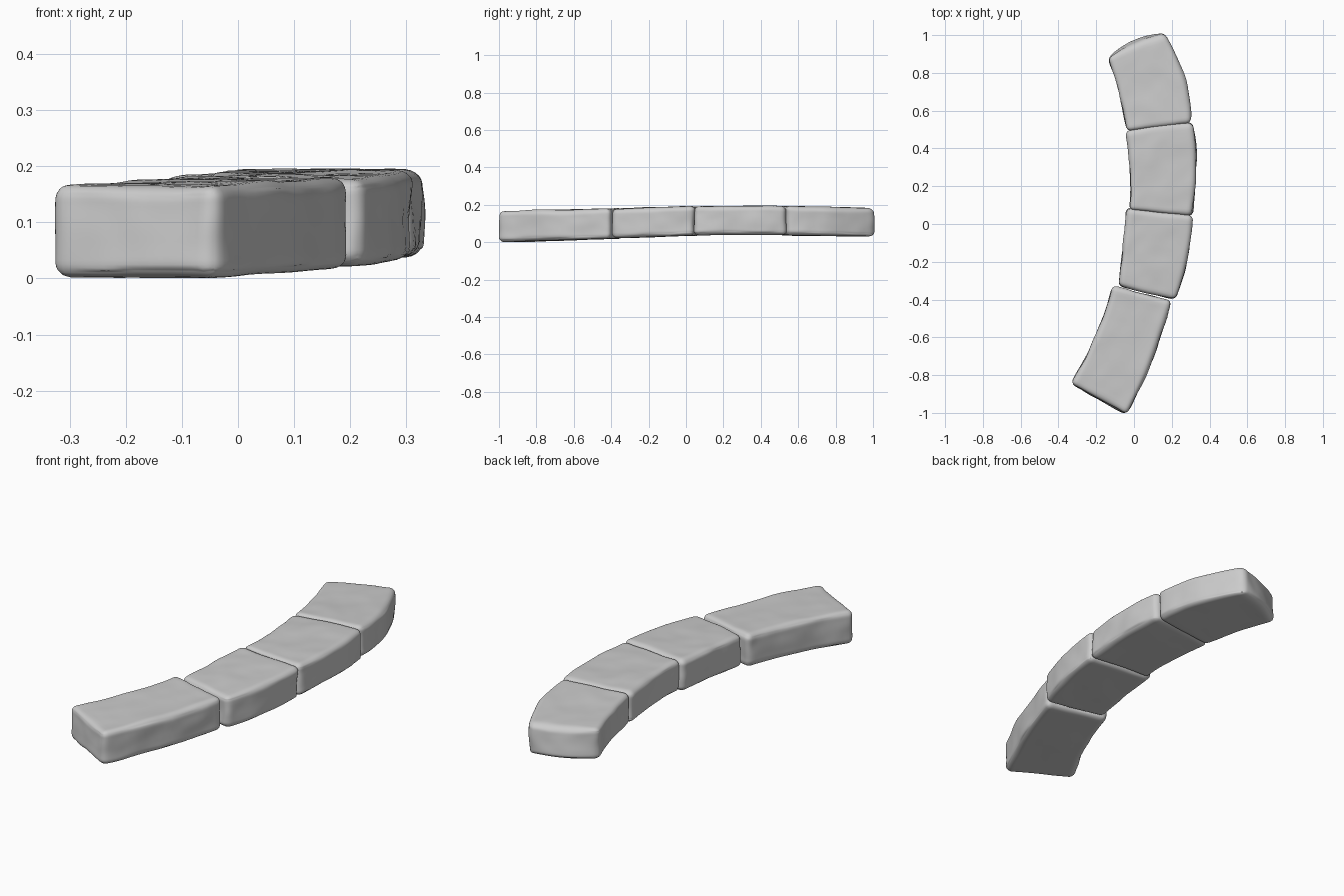
import bpy, bmesh, math
from mathutils import Vector, noise

if "Cube" in bpy.data.objects:
    bpy.data.objects.remove(bpy.data.objects["Cube"])


def curve3(pts, t):
    # smooth curve through start, middle and end points
    a, b, c = (Vector(p) for p in pts)
    return a * (2*t - 1) * (t - 1) + b * 4*t * (1 - t) + c * t * (2*t - 1)


def stone(name, left, right, bottom, top, bow, seed):
    """Worn stone block: rounded box bent between a left and a right edge curve."""
    length = (Vector(left[2]) - Vector(left[0]) + Vector(right[2]) - Vector(right[0])).length / 2
    half = Vector((0.16, length / 2, 0.08))
    bm = bmesh.new()
    bmesh.ops.create_cube(bm, size=2)
    bmesh.ops.subdivide_edges(bm, edges=bm.edges[:], cuts=27, use_grid_fill=True)
    for v in bm.verts:
        # rounded box, vertices gathered near its edges
        p = Vector([math.sin(c * math.pi / 2) * h for c, h in zip(v.co, half)])
        r = 0.028 + 0.008 * noise.noise(p * 7 + Vector((seed, 0, 0)))
        q = Vector([max(-h + r, min(h - r, c)) for c, h in zip(p, half)])
        p = q + (p - q).normalized() * r
        u, t, w = [(c / h + 1) / 2 for c, h in zip(p, half)]
        # bend into the arc
        a, b = curve3(left, t), curve3(right, t)
        xy = a.lerp(b, u)
        z0 = bottom[0] + (bottom[1] - bottom[0]) * t
        z1 = top[0] + (top[1] - top[0]) * t
        push = bow * max(0, 2*t - 1) ** 3 * math.sin(math.pi * u) * (1.3 - 0.8 * w)
        v.co = (xy.x, xy.y + push, z0 + (z1 - z0) * w)
    bm.normal_update()
    # hewn, uneven surface (calmer on the underside)
    moves = []
    for v in bm.verts:
        n = v.normal
        amp = 0.002 if n.z < -0.5 else 0.005 if n.z > 0.5 else 0.008
        s = v.co * 6 + Vector((seed * 3.1, 0, 0))
        d = noise.noise(s) + 0.4 * noise.noise(s * 2.5)
        moves.append((v, n * (d * amp)))
    for v, m in moves:
        v.co += m
        v.co.z = max(v.co.z, 0)
    me = bpy.data.meshes.new(name)
    bm.to_mesh(me)
    bm.free()
    me.shade_smooth()
    bpy.context.collection.objects.link(bpy.data.objects.new(name, me))


# four border stones, from front to back
stone("stone_1", [(-.335, -.845), (-.205, -.595), (-.115, -.325)],
      [(-.04, -1.01), (.1, -.71), (.2, -.405)], (.001, .018), (.166, .182), 0, 1)
stone("stone_2", [(-.085, -.33), (-.06, -.13), (-.04, .085)],
      [(.22, -.402), (.285, -.18), (.312, .045)], (.02, .035), (.178, .193), 0, 2)
stone("stone_3", [(-.022, .075), (-.022, .27), (-.05, .495)],
      [(.308, .04), (.328, .29), (.315, .54)], (.037, .039), (.193, .193), .012, 3)
stone("stone_4", [(-.04, .49), (-.08, .69), (-.14, .88)],
      [(.3, .535), (.275, .76), (.16, 1.01)], (.036, .03), (.193, .183), .025, 4)
